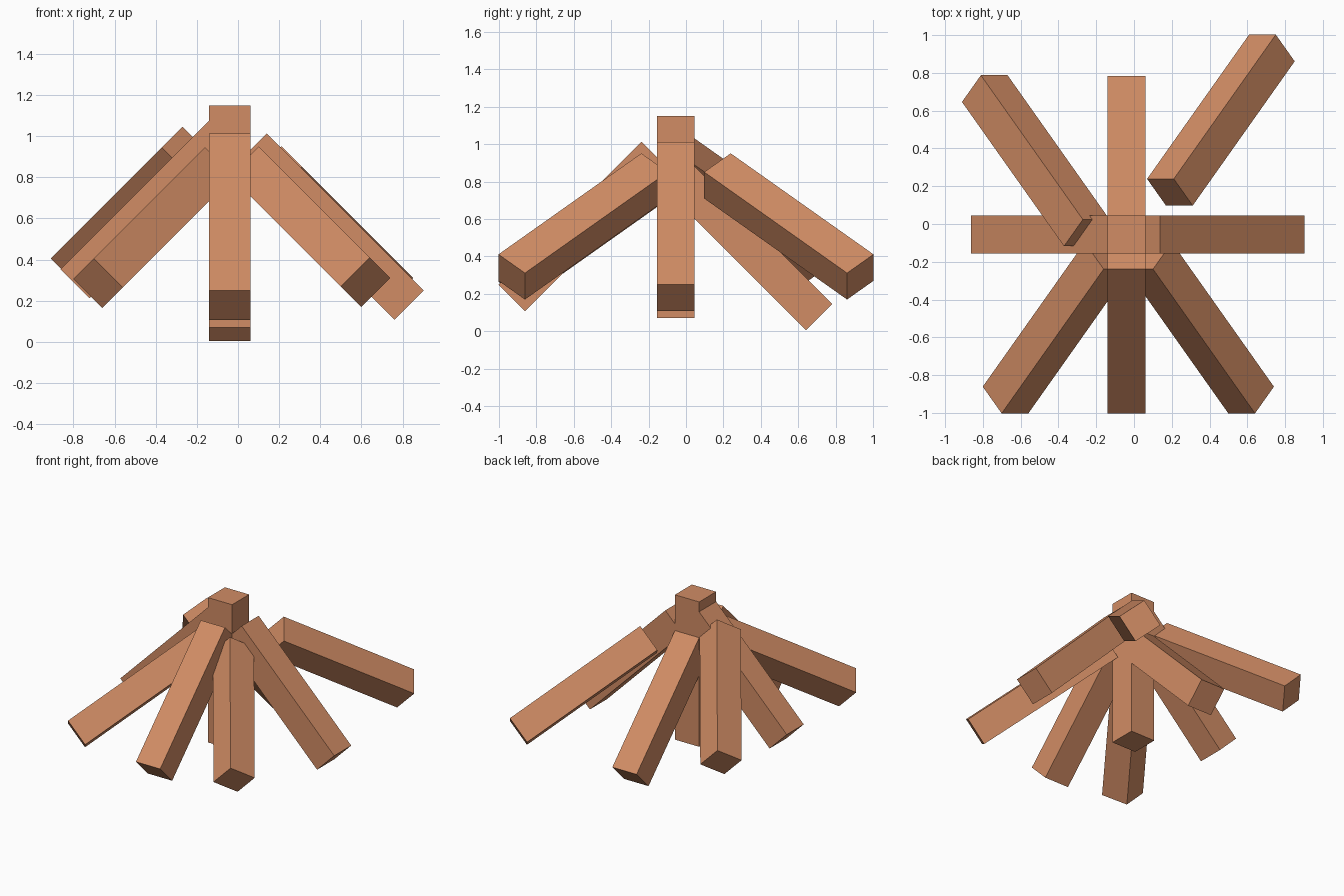
import bpy
from math import radians

cube = bpy.data.objects.get("Cube")
if cube:
    bpy.data.objects.remove(cube, do_unlink=True)

WIDTH, LENGTH, TILT = 0.2, 1.08, radians(45)

# One warm wood colour for every beam
COLOUR = (0.64, 0.265, 0.13, 1)
wood = bpy.data.materials.new("warm_wood")
wood.use_nodes = True
wood.diffuse_color = COLOUR
bsdf = next(n for n in wood.node_tree.nodes if n.type == 'BSDF_PRINCIPLED')
bsdf.inputs["Base Color"].default_value = COLOUR


def beam(name, centre, lean_x=0, lean_y=0):
    """Square beam whose foot leans out toward the given x and y signs."""
    bpy.ops.mesh.primitive_cube_add(size=1, location=centre)
    obj = bpy.context.object
    obj.name = name
    obj.scale = (WIDTH, WIDTH, LENGTH)
    obj.rotation_euler = (lean_y * TILT, -lean_x * TILT, 0)
    obj.data.materials.append(wood)


# Upright post in the middle
beam("centre_post", (-0.04, -0.055, 0.61))

# Beams leaning along one axis
beam("front_beam", (-0.04, -0.55, 0.56), lean_y=-1)
beam("back_beam", (-0.04, 0.33, 0.457), lean_y=1)
beam("left_beam", (0.45, -0.055, 0.56), lean_x=1)
beam("right_beam", (-0.41, -0.055, 0.665), lean_x=-1)

# Beams leaning along both axes
beam("front_left_beam", (0.35, -0.55, 0.56), 1, -1)
beam("front_right_beam", (-0.41, -0.55, 0.555), -1, -1)
beam("back_left_beam", (0.46, 0.55, 0.56), 1, 1)
beam("back_right_beam", (-0.52, 0.335, 0.655), -1, 1)
